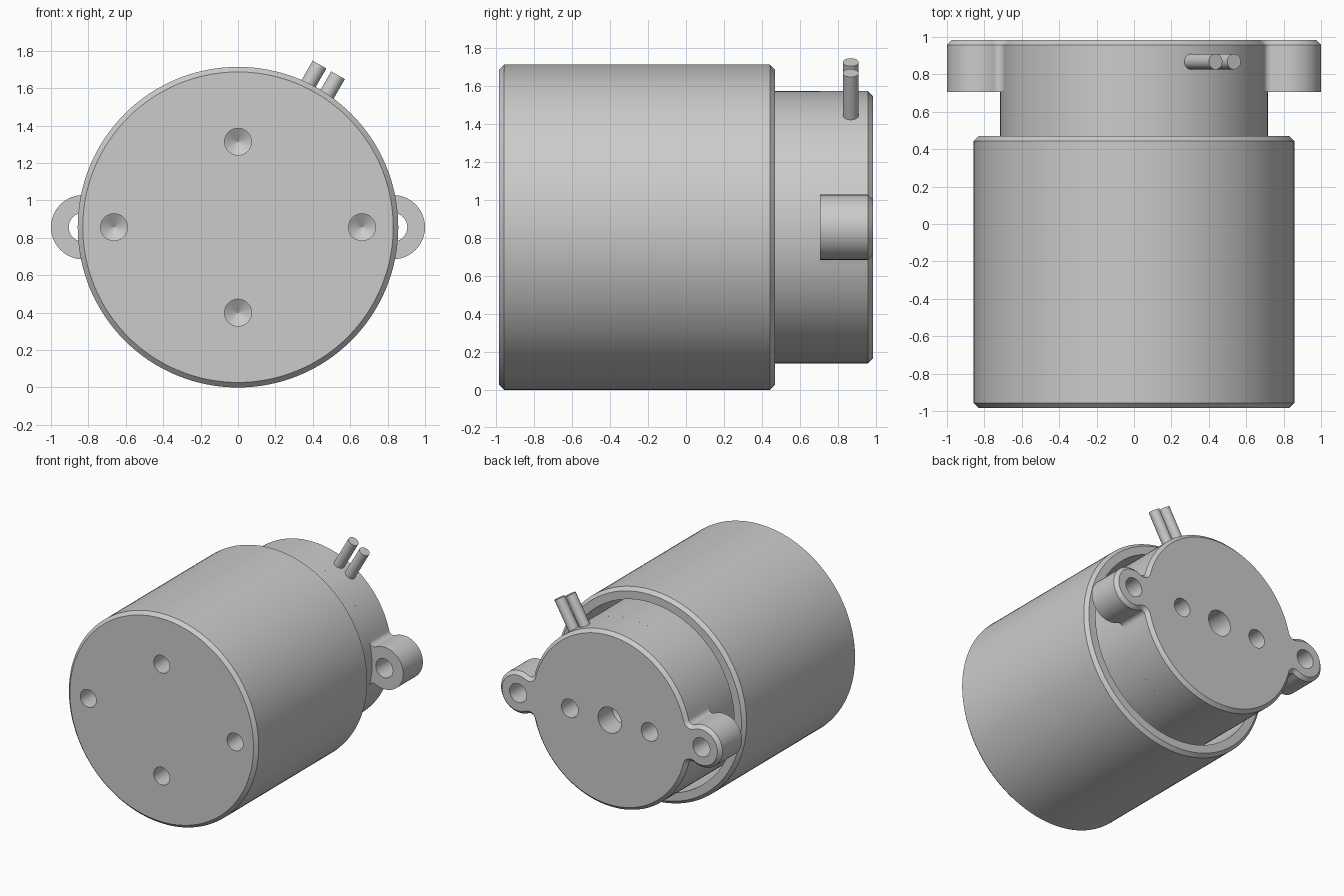
import bpy, bmesh
from math import sin, cos, pi, atan2, sqrt, radians

if "Cube" in bpy.data.objects:
    bpy.data.objects.remove(bpy.data.objects["Cube"])

CZ = 0.857                     # height of the motor axis (runs along y)
BODY_R, EAR_R, EAR_X, FIL, CH = 0.717, 0.172, 0.828, 0.038, 0.027


def finish(name, bm):
    bmesh.ops.remove_doubles(bm, verts=bm.verts, dist=1e-5)
    bmesh.ops.recalc_face_normals(bm, faces=bm.faces)
    mesh = bpy.data.meshes.new(name)
    bm.to_mesh(mesh)
    bm.free()
    ob = bpy.data.objects.new(name, mesh)
    bpy.context.collection.objects.link(ob)
    return ob


def loft(name, rings):
    """Skin a list of equal-length point rings and cap both ends."""
    bm = bmesh.new()
    vs = [[bm.verts.new(p) for p in ring] for ring in rings]
    n = len(vs[0])
    for a, b in zip(vs, vs[1:]):
        for i in range(n):
            j = (i + 1) % n
            bm.faces.new((a[i], a[j], b[j], b[i]))
    bm.faces.new(vs[0])
    bm.faces.new(vs[-1])
    return finish(name, bm)


def lathe(name, profile, x=0, z=CZ, n=128):
    """Revolve (radius, y) points about a line parallel to y."""
    return loft(name, [[(x + r * cos(2 * pi * i / n), y, z + r * sin(2 * pi * i / n))
                        for i in range(n)] for r, y in profile])


def drill(target, cutters):
    for c in cutters:
        c.hide_render = True
        m = target.modifiers.new("hole", 'BOOLEAN')
        m.operation, m.solver, m.object = 'DIFFERENCE', 'EXACT', c
        bpy.context.view_layer.objects.active = target
        bpy.ops.object.modifier_apply(modifier=m.name)
        bpy.data.objects.remove(c)


def bit(x, z, r, y0, y1, tip):
    return lathe("drill_bit", [(r, y0), (r, y1), (0.001, tip)], x, z, 40)


def smooth(ob):
    bpy.ops.object.select_all(action='DESELECT')
    ob.select_set(True)
    bpy.context.view_layer.objects.active = ob
    bpy.ops.object.shade_smooth_by_angle(angle=radians(25))


def outline(inset, y):
    """Round plate with two filleted ears, as a closed ring of points."""
    d1, d2 = BODY_R + FIL, EAR_R + FIL
    fx = (d1 ** 2 - d2 ** 2 + EAR_X ** 2) / (2 * EAR_X)
    fz = sqrt(d1 ** 2 - fx ** 2)
    a1, a2 = atan2(fz, fx - EAR_X), atan2(fz, fx)

    def arc(cx, cz, r, s, e, n):
        return [(cx + r * cos(s + (e - s) * i / n), cz + r * sin(s + (e - s) * i / n))
                for i in range(n + 1)]
    q = arc(EAR_X, 0, EAR_R - inset, 0, a1, 16)
    q += arc(fx, fz, FIL + inset, a1 - pi, a2 - pi, 8)[1:]
    q += arc(0, 0, BODY_R - inset, a2, pi / 2, 28)[1:]
    half = q + [(-x, z) for x, z in q[-2::-1]]
    full = half + [(x, -z) for x, z in half[-2:0:-1]]
    return [(x, y, CZ + z) for x, z in full]


# Outer can: chamfered cup, open at the back
can = lathe("rotor_can", [(0.83, -0.985), (0.857, -0.958), (0.857, 0.443), (0.83, 0.47),
                          (0.765, 0.47), (0.765, -0.7), ])
drill(can, [bit(x, CZ + z, 0.072, -1.05, -0.82, -0.777)
            for x, z in ((0.663, 0), (-0.663, 0), (0, 0.457), (0, -0.457))])

# Inner body running into the can
body = lathe("inner_body", [(BODY_R, -0.7), (BODY_R, 0.705)])

# Back plate with ears, through holes in the ears and blind holes in the face
plate = loft("mounting_plate", [outline(0, 0.705), outline(0, 0.985 - CH), outline(CH, 0.985)])
holes = [bit(s * EAR_X, CZ, 0.077, 1.05, 0.6, 0.55) for s in (1, -1)]
holes += [bit(s * 0.36, CZ, 0.075, 1.05, 0.8, 0.757) for s in (1, -1)]
holes.append(bit(0, CZ, 0.105, 1.05, 0.8, 0.74))
drill(plate, holes)

# Pair of short wire stubs
wires = []
for k, off in enumerate((-0.057, 0.057)):
    t, mid, length = radians(30), 0.786, 0.37
    bpy.ops.mesh.primitive_cylinder_add(
        vertices=32, radius=0.042, depth=length, rotation=(0, t, 0),
        location=(mid * sin(t) + off * cos(t), 0.868, CZ + mid * cos(t) - off * sin(t)))
    w = bpy.context.object
    w.name = f"wire_{k + 1}"
    wires.append(w)

for ob in (can, body, plate, *wires):
    smooth(ob)
